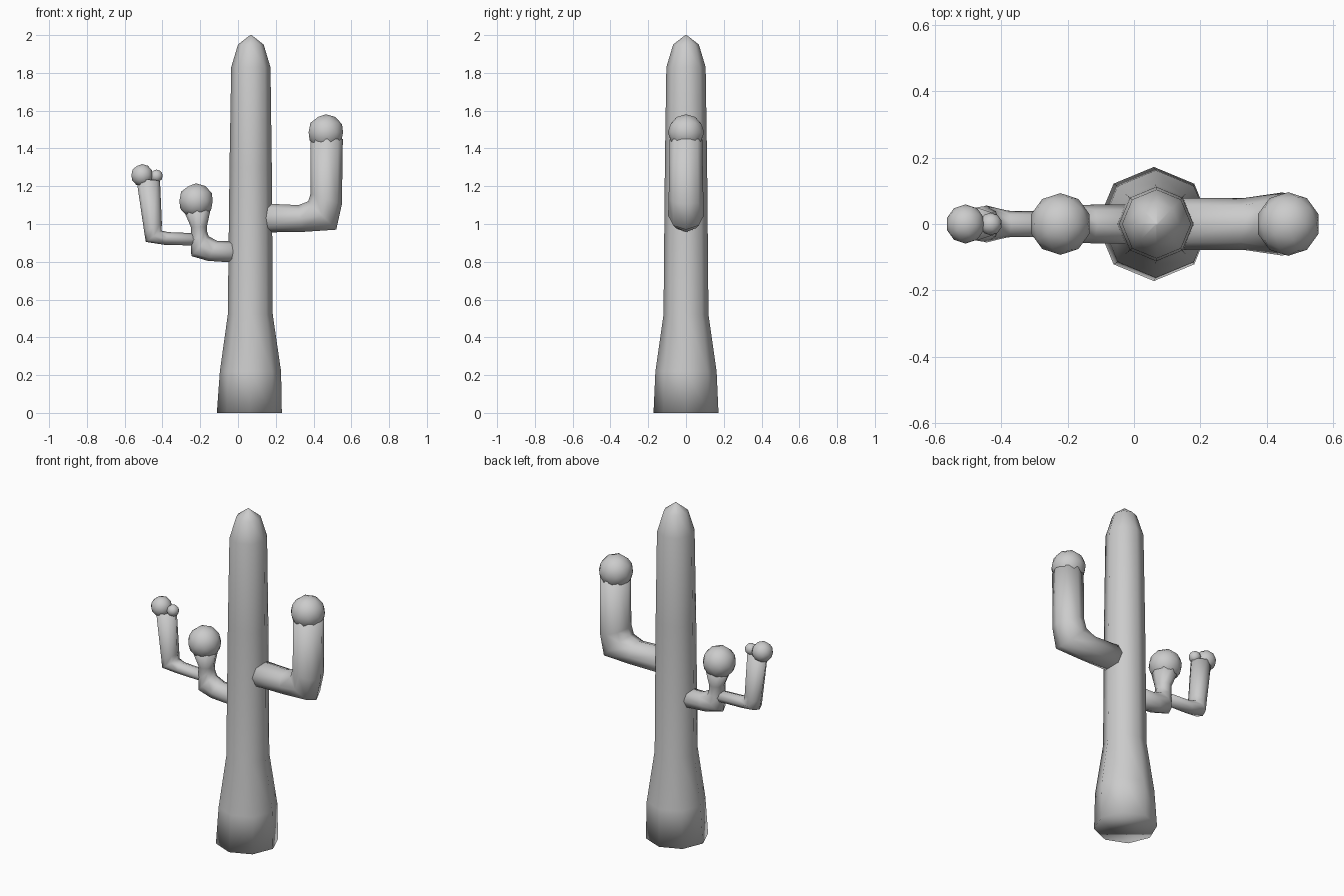
import bpy, bmesh, math
from mathutils import Vector

if "Cube" in bpy.data.objects:
    bpy.data.objects.remove(bpy.data.objects["Cube"])

SIDES = 8


def finish(bm, name):
    bmesh.ops.recalc_face_normals(bm, faces=bm.faces)
    for f in bm.faces:
        f.smooth = True
    me = bpy.data.meshes.new(name)
    bm.to_mesh(me)
    bm.free()
    ob = bpy.data.objects.new(name, me)
    bpy.context.collection.objects.link(ob)
    return ob


def tube(name, rings):
    """Skin rings; each is (ax, az, bx, bz, half width in y)."""
    bm = bmesh.new()
    loops = []
    for ax, az, bx, bz, ry in rings:
        a, b = Vector((ax, 0, az)), Vector((bx, 0, bz))
        mid, half = (a + b) / 2, (a - b) / 2
        loop = []
        for i in range(SIDES):
            t = 2 * math.pi * i / SIDES
            loop.append(bm.verts.new(mid + half * math.cos(t) + Vector((0, ry * math.sin(t), 0))))
        loops.append(loop)
    for p, q in zip(loops, loops[1:]):
        for i in range(SIDES):
            j = (i + 1) % SIDES
            bm.faces.new((p[i], p[j], q[j], q[i]))
    bm.faces.new(loops[0])
    bm.faces.new(loops[-1])
    return finish(bm, name)


def bud(name, x, z, r):
    bm = bmesh.new()
    bmesh.ops.create_icosphere(bm, subdivisions=2, radius=r)
    bmesh.ops.translate(bm, verts=bm.verts, vec=(x, 0, z))
    return finish(bm, name)


# trunk: centre x, height, radius
trunk = [(.060, 0, .172), (.066, .22, .162), (.065, .52, .119), (.067, 1.3, .112),
         (.068, 1.83, .104), (.068, 1.95, .068), (.068, 2.0, .004)]
tube("trunk", [(x - r, z, x + r, z, r) for x, z, r in trunk])

# right arm
tube("right_arm", [
    (.10, 1.11, .10, .955, .078), (.32, 1.10, .34, .958, .078),
    (.372, 1.12, .52, .970, .095), (.384, 1.16, .55, 1.105, .092),
    (.384, 1.45, .555, 1.45, .086)])
bud("right_arm_bud", .465, 1.485, .096)

# lower left arm, widening up to its bud
tube("left_arm", [
    (.02, .91, .02, .793, .060), (-.11, .91, -.16, .805, .058),
    (-.155, .935, -.247, .830, .058), (-.165, .965, -.250, .90, .050),
    (-.165, .985, -.250, .985, .050), (-.140, 1.10, -.300, 1.10, .080)])
bud("left_arm_bud", -.222, 1.122, .093)

# outer left arm
tube("outer_left_arm", [
    (-.20, .95, -.20, .885, .038), (-.37, .957, -.39, .890, .040),
    (-.405, .965, -.488, .905, .056), (-.403, 1.0, -.497, .96, .054),
    (-.413, 1.23, -.538, 1.24, .050)])
bud("outer_left_bud_large", -.508, 1.258, .059)
bud("outer_left_bud_small", -.432, 1.254, .034)
